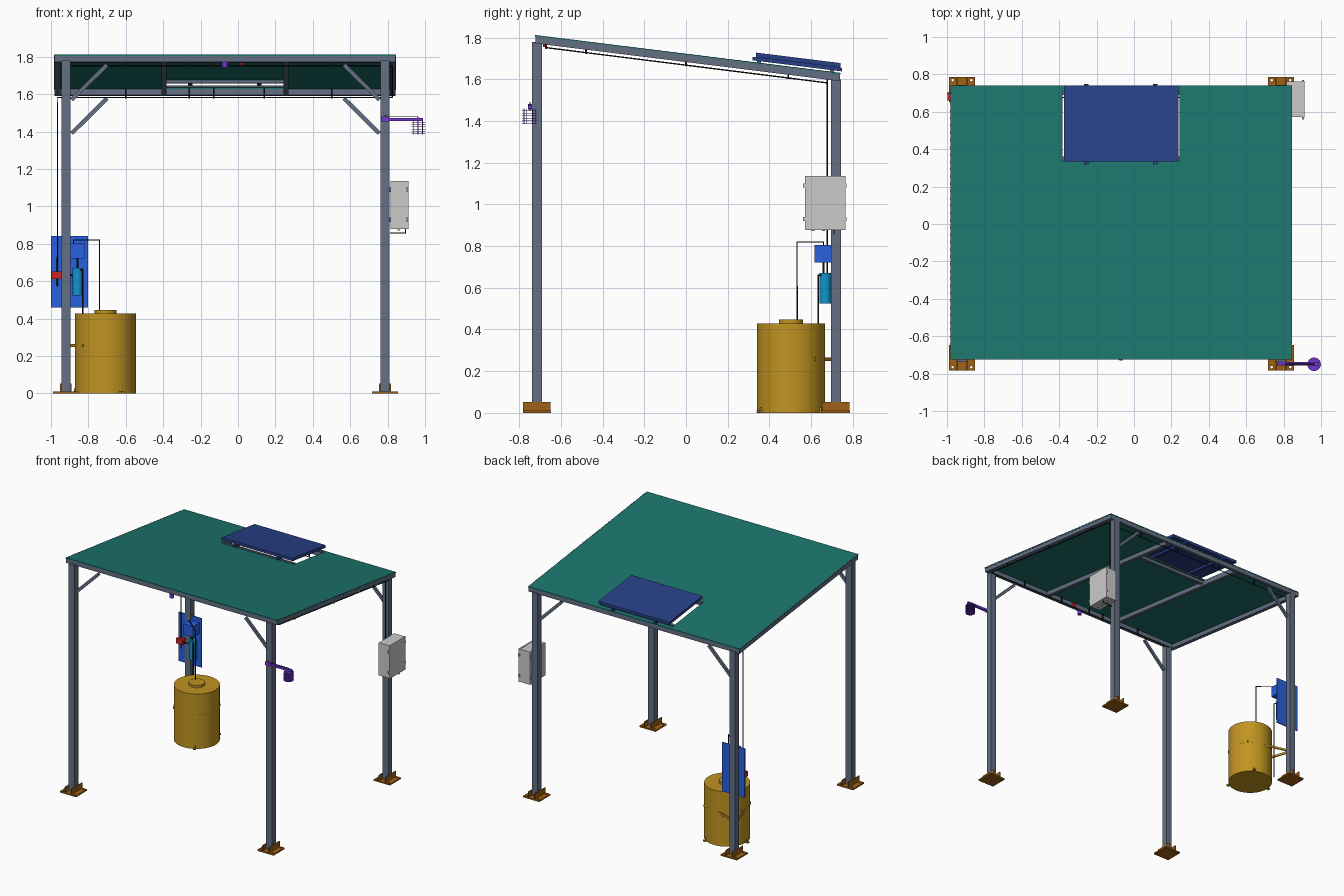
import bpy, bmesh, math
from mathutils import Vector

if "Cube" in bpy.data.objects:
    bpy.data.objects.remove(bpy.data.objects["Cube"])

COL = dict(steel=(.39, .44, .52), teal=(.11, .46, .43), navy=(.155, .25, .53), gold=(.76, .58, .13),
           brown=(.62, .38, .08), blue=(.16, .38, .87), cyan=(.07, .58, .81), purple=(.45, .21, .82),
           red=(.80, .14, .14), black=(.09, .09, .10), light=(.94, .94, .95))
MATS = {}
for k, c in COL.items():
    MATS[k] = bpy.data.materials.new(k)
    MATS[k].diffuse_color = (*[((v + .055) / 1.055) ** 2.4 for v in c], 1)   # display colour to linear


def roof_z(y):
    return 1.812 - 0.124 * (y + 0.72)


def finish(name, bm, mat, tilt=False):
    if tilt:                                   # heights are measured from the sloping roof top
        for v in bm.verts:
            v.co.z += roof_z(v.co.y)
    bmesh.ops.recalc_face_normals(bm, faces=bm.faces)
    me = bpy.data.meshes.new(name)
    bm.to_mesh(me)
    bm.free()
    me.materials.append(MATS[mat])
    ob = bpy.data.objects.new(name, me)
    bpy.context.collection.objects.link(ob)
    return ob


def box(name, x, y, z, mat, tilt=False):
    bm = bmesh.new()
    bmesh.ops.create_cube(bm, size=1)
    for v in bm.verts:
        v.co = [r[0] + (c + .5) * (r[1] - r[0]) for c, r in zip(v.co, (x, y, z))]
    return finish(name, bm, mat, tilt)


def cyl(name, x, y, z0, z1, r, mat, seg=48):
    bm = bmesh.new()
    bmesh.ops.create_cone(bm, cap_ends=True, segments=seg, radius1=r, radius2=r, depth=z1 - z0)
    bmesh.ops.translate(bm, verts=bm.verts, vec=(x, y, (z0 + z1) / 2))
    ob = finish(name, bm, mat)
    bpy.context.view_layer.objects.active = ob
    ob.select_set(True)
    bpy.ops.object.shade_smooth_by_angle(angle=math.radians(35))
    ob.select_set(False)
    return ob


def bar(name, a, b, w, h, mat):
    # straight rectangular bar between two points
    a, b = Vector(a), Vector(b)
    ob = box(name, (-w / 2, w / 2), (-h / 2, h / 2), (0, (b - a).length), mat)
    ob.location = a
    ob.rotation_euler = (b - a).to_track_quat('Z', 'Y').to_euler()
    return ob


def pipe(name, pts, r=.0032, mat='black'):
    cu = bpy.data.curves.new(name, 'CURVE')
    cu.dimensions = '3D'
    cu.bevel_depth, cu.bevel_resolution, cu.use_fill_caps = r, 2, True
    s = cu.splines.new('POLY')
    s.points.add(len(pts) - 1)
    for p, q in zip(s.points, pts):
        p.co = (*q, 1)
    cu.materials.append(MATS[mat])
    ob = bpy.data.objects.new(name, cu)
    bpy.context.collection.objects.link(ob)


def plate(name, loops, z0, z1, mat, tilt=False):
    # flat plate: first loop is the outline, others are holes
    bm = bmesh.new()
    for lp in loops:
        vs = [bm.verts.new((x, y, z0)) for x, y in lp]
        for i, v in enumerate(vs):
            bm.edges.new((v, vs[i - 1]))
    bmesh.ops.triangle_fill(bm, use_beauty=True, edges=bm.edges[:])
    ex = bmesh.ops.extrude_face_region(bm, geom=bm.faces[:], use_keep_orig=True)
    for g in ex['geom']:
        if isinstance(g, bmesh.types.BMVert):
            g.co.z = z1
    return finish(name, bm, mat, tilt)


def rect(x0, x1, y0, y1):
    return [(x0, y0), (x1, y0), (x1, y1), (x0, y1)]


def circle(x, y, r, n=12):
    return [(x + r * math.cos(i * math.tau / n), y + r * math.sin(i * math.tau / n)) for i in range(n)]


# posts, footings and diagonal braces
for sx, px in (('left', -.92), ('right', .786)):
    d = 1 if px < 0 else -1
    for sy, py, top in (('front', -.715, 1.78), ('back', .719, 1.6)):
        n = f'{sy}_{sx}'
        box(n + '_post', (px - .025, px + .025), (py - .024, py + .024), (.01, top), 'steel')
        plate(n + '_base_plate', [rect(px - .07, px + .07, py - .068, py + .068)] +
              [circle(px + i * .05, py + j * .05, .007) for i in (-1, 1) for j in (-1, 1)], 0, .011, 'brown')
        for i in (-1, 1):
            cx = px + i * .028
            box(n + '_base_fin', (cx - .003, cx + .003), (py - .066, py + .066), (.011, .053), 'brown')
        bar(n + '_brace', (px + d * .03, py, top - .21), (px + d * .22, py, top - .022), .016, .022, 'steel')

# sloping roof sheet with an opening under the solar panel
plate('roof_sheet', [rect(-.982, .845, -.724, .74), rect(-.382, .242, .345, .71)], -.007, 0, 'teal', True)

# roof frame
Z = (-.04, -.007)
box('front_beam', (-.98, .843), (-.722, -.686), Z, 'steel', True)
box('back_beam', (-.98, .843), (.71, .738), Z, 'steel', True)
for x in (-.98, .813):
    box('side_beam', (x, x + .03), (-.686, .71), Z, 'steel', True)
for x in (-.41, .242):
    box('rafter', (x, x + .028), (-.686, .71), Z, 'steel', True)
box('opening_header', (-.382, .242), (.317, .345), (-.024, -.007), 'steel', True)

# small ribs along the two side edges of the roof
for i in range(36):
    y = -.69 + i * .039
    for x in (-.983, .839):
        box('edge_clip', (x, x + .007), (y, y + .016), (-.011, .001), 'steel', True)

# solar panel on rails
box('solar_panel', (-.375, .237), (.335, .74), (.025, .047), 'navy', True)
for x in (-.254, .113):
    box('solar_rail', (x - .012, x + .012), (.318, .748), (.008, .025), 'navy', True)
for y in (.35, .70):
    box('solar_cross_bar', (-.385, .245), (y - .01, y + .01), (0, .009), 'steel', True)

# conduit under the roof with hangers
low = 1.583
pipe('sloping_conduit', [(.825, -.672, 1.752), (.825, .677, low)])
pipe('back_conduit', [(.825, .677, low), (-.966, .677, low), (-.966, .677, .575)])
pipe('front_conduit', [(.825, -.672, 1.752), (-.9, -.672, 1.752)], .003)
for y in (-.48, 0, .49):
    box('conduit_hanger', (.82, .83), (y - .004, y + .004), (-.06, -.03), 'black', True)
for x in (-.6, -.26, -.13, .14, .5):
    box('back_hanger', (x - .004, x + .004), (.673, .681), (-.06, -.007), 'black', True)
    box('front_hanger', (x - .004, x + .004), (-.676, -.668), (-.06, -.007), 'black', True)
pipe('box_conduit', [(.8, .677, low), (.8, .677, 1.1)])

# small sensors below the front beam
cyl('eave_sensor', -.07, -.715, 1.742, 1.776, .016, 'purple', 24)
box('red_connector', (.01, .03), (-.685, -.667), (1.755, 1.785), 'red')

# weather sensor arm and louvred shield
box('sensor_arm', (.765, .99), (-.757, -.739), (1.458, 1.474), 'purple')
box('sensor_arm_clamp', (.765, .808), (-.757, -.739), (1.454, 1.482), 'purple')
pipe('sensor_cable', [(.79, -.748, 1.49), (.79, -.748, 1.479), (.963, -.748, 1.479), (.963, -.748, 1.45)], .003)
for i in range(6):
    cyl('shield_disc', .963, -.75, 1.388 + i * .012, 1.391 + i * .012, .036, 'purple', 32)
for i in range(6):
    a = math.pi / 6 + i * math.pi / 3
    cyl('shield_rod', .963 + .027 * math.cos(a), -.75 + .027 * math.sin(a), 1.385, 1.46, .002, 'purple', 8)

# control cabinet on the back right post
box('cabinet', (.815, .899), (.572, .763), (.88, 1.135), 'light')
box('cabinet_door', (.899, .911), (.57, .765), (.878, 1.137), 'light')
for z in (.93, 1.09):
    box('cabinet_bracket', (.806, .818), (.69, .745), (z - .012, z + .012), 'steel')
    for y in (.565, .765):
        box('cabinet_latch', (.899, .909), (y - .005, y + .006), (z - .01, z + .01), 'light')
for y in (.61, .66, .71):
    cyl('cable_gland', .86, y, .872, .882, .007, 'light', 12)
pipe('cabinet_cable', [(.895, .71, .88), (.895, .71, .858), (.812, .71, .858)], .003)

# water tank with lid, feet, band and straps to the post
tx, ty = -.708, .503
cyl('tank', tx, ty, 0, .428, .163, 'gold', 64)
cyl('tank_lid', tx, ty, .428, .447, .058, 'gold', 40)
cyl('tank_band', tx, ty, .248, .266, .1635, 'gold', 64)
for i in range(3):
    a = math.radians(60 + 120 * i)
    c, s = math.cos(a), math.sin(a)
    bar('tank_foot', (tx + .155 * c, ty + .155 * s, .006), (tx + .185 * c, ty + .185 * s, .006), .02, .01, 'gold')
    bar('tank_foot_tab', (tx + .164 * c, ty + .164 * s, 0), (tx + .164 * c, ty + .164 * s, .027), .01, .01, 'gold')
for x, y, px, py in ((-.587, .618, -.9, .7), (-.828, .388, -.93, .7)):
    bar('tank_strap', (x, y, .257), (px, py, .257), .008, .017, 'gold')

# pump board with pump, filter and valve
box('pump_board', (-1, -.802), (.696, .704), (.46, .842), 'blue')
box('pump_body', (-.905, -.82), (.617, .696), (.722, .805), 'blue')
cyl('filter_housing', -.858, .668, .525, .672, .028, 'cyan', 32)
box('shutoff_valve', (-.997, -.94), (.66, .696), (.612, .652), 'red')
pipe('pump_to_filter_pipe', [(-.858, .66, .725), (-.858, .66, .67)], .005)
pipe('suction_pipe', [(tx - .032, .533, .43), (tx - .032, .533, .82), (-.88, .66, .82), (-.88, .66, .8)])
pipe('drain_pipe', [(-.858, .665, .66), (-.83, .634, .66), (-.83, .634, .03)], .0045)
pipe('valve_pipe', [(-.942, .67, .632), (-.885, .67, .632)])

for m in bpy.data.materials:
    if m.users and not m.is_grease_pencil:
        m.use_nodes = True
        m.node_tree.nodes["Principled BSDF"].inputs["Base Color"].default_value = m.diffuse_color
